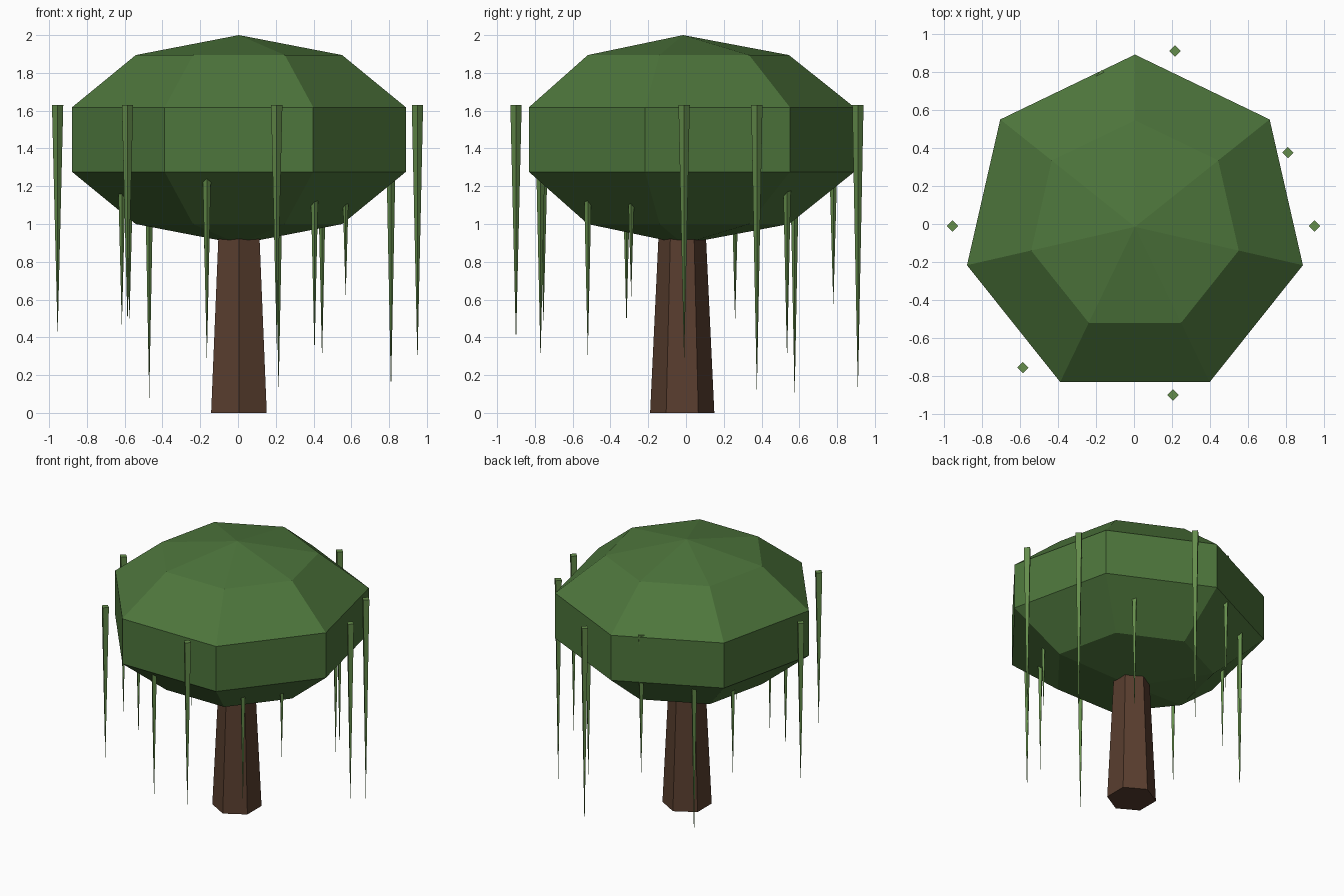
import bpy, bmesh
from math import sin, cos, pi, radians
from mathutils import Matrix, Vector

if "Cube" in bpy.data.objects:
    bpy.data.objects.remove(bpy.data.objects["Cube"])


def material(name, rgb):
    m = bpy.data.materials.new(name)
    m.diffuse_color = (*rgb, 1)
    m.use_nodes = True
    m.node_tree.nodes["Principled BSDF"].inputs["Base Color"].default_value = m.diffuse_color
    return m


def add_object(name, bm, mat):
    bmesh.ops.recalc_face_normals(bm, faces=bm.faces)
    mesh = bpy.data.meshes.new(name)
    bm.to_mesh(mesh)
    bm.free()
    mesh.materials.append(mat)
    bpy.context.collection.objects.link(bpy.data.objects.new(name, mesh))


def lathe(name, centre, sides, profile, mat):
    """Stack rings of (radius, z), first corner at +y; radius 0 makes a point."""
    bm = bmesh.new()
    cx, cy = centre
    rings = []
    for r, z in profile:
        n = sides if r > 0 else 1
        rings.append([bm.verts.new((cx + r * cos(pi / 2 + 2 * pi * i / sides),
                                    cy + r * sin(pi / 2 + 2 * pi * i / sides), z))
                      for i in range(n)])
    for a, b in zip(rings, rings[1:]):
        for i in range(sides):
            j = (i + 1) % sides
            quad = [a[i % len(a)], a[j % len(a)], b[j % len(b)], b[i % len(b)]]
            bm.faces.new(list(dict.fromkeys(quad)))
    for ring in (rings[0], rings[-1]):
        if len(ring) > 1:
            bm.faces.new(ring)
    add_object(name, bm, mat)


bark = material("bark", (0.1, 0.048, 0.028))
leaf = material("leaf", (0.075, 0.18, 0.045))
vine = material("vine", (0.127, 0.262, 0.07))

# Six-sided tapering trunk
lathe("trunk", (0.005, -0.02), 6, [(0.17, 0), (0.12, 1.05)], bark)

# Seven-sided flattened sphere canopy, five bands
canopy = [(0 if k in (0, 5) else 0.953 * sin(k * pi / 5),
           1.447 - 0.553 * cos(k * pi / 5)) for k in range(6)]
lathe("canopy", (0.005, -0.015), 7, canopy, leaf)

# Hanging vines: x, y, tip height, going round the canopy
vines = [
    (0.95, -0.01, 0.26), (0.81, 0.375, 0.10), (0.445, 0.535, 0.27),
    (0.215, 0.91, 0.10), (-0.17, 0.78, 0.56), (-0.47, 0.575, 0.07),
    (-0.575, 0.26, 0.47), (-0.955, -0.01, 0.40), (-0.615, -0.315, 0.45),
    (-0.585, -0.755, 0.46), (-0.165, -0.77, 0.27), (0.205, -0.90, 0.36),
    (0.405, -0.52, 0.30), (0.57, -0.29, 0.61),
]
for i, (x, y, tip) in enumerate(vines):
    lathe(f"hanging_vine_{i + 1}", (x, y), 4, [(0, tip), (0.03, 1.63)], vine)
